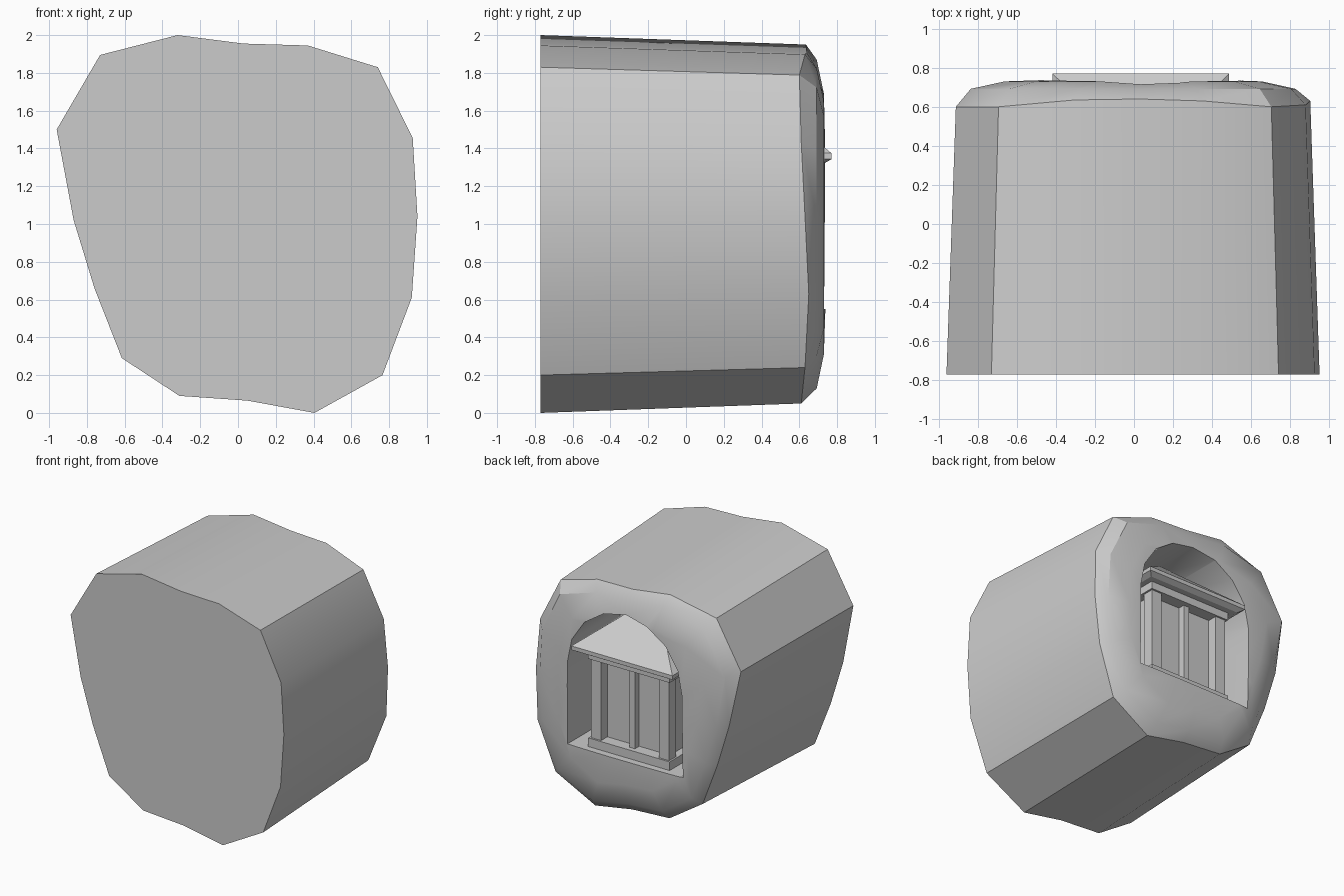
import bpy, bmesh, math

if "Cube" in bpy.data.objects:
    bpy.data.objects.remove(bpy.data.objects["Cube"])

CX = 0.035  # centre line of niche and shrine


def make(name, verts, faces):
    bm = bmesh.new()
    vs = [bm.verts.new(v) for v in verts]
    for f in faces:
        bm.faces.new([vs[i] for i in f])
    bmesh.ops.recalc_face_normals(bm, faces=bm.faces)
    me = bpy.data.meshes.new(name)
    bm.to_mesh(me)
    bm.free()
    ob = bpy.data.objects.new(name, me)
    bpy.context.collection.objects.link(ob)
    return ob


def loft(name, rings):
    n = len(rings[0])
    verts = [p for r in rings for p in r]
    faces = [list(range(n)), list(range(len(verts) - n, len(verts)))]
    for k in range(len(rings) - 1):
        for i in range(n):
            j = (i + 1) % n
            faces.append([k * n + i, k * n + j, (k + 1) * n + j, (k + 1) * n + i])
    return make(name, verts, faces)


def rect(x0, x1, y0, y1, z):
    return [(x0, y0, z), (x1, y0, z), (x1, y1, z), (x0, y1, z)]


def box(name, x0, x1, y0, y1, z0, z1):
    return loft(name, [rect(x0, x1, y0, y1, z0), rect(x0, x1, y0, y1, z1)])


# Boulder: flat at the front, domed at the back
outline = [(-.32, 2), (.03, 1.955), (.37, 1.945), (.74, 1.83), (.925, 1.455),
           (.95, 1.04), (.92, .61), (.765, .2), (.405, 0), (.05, .065),
           (-.31, .09), (-.615, .29), (-.76, .66), (-.87, 1.02), (-.96, 1.5), (-.73, 1.895)]
edge_y = [.635, .64, .63, .60, .61, .63, .65, .63, .61, .62, .63, .62, .63, .63, .60, .60]


def ring(s, y):
    return [(x * s, y[i] if isinstance(y, list) else y, 1 + (z - 1) * s)
            for i, (x, z) in enumerate(outline)]


rock = loft("boulder", [ring(1, -.77), ring(.95, edge_y), ring(.87, .692),
                        ring(.69, .73), ring(.45, .738)])

# Arched niche cut into the boulder
arch = [(CX - .515, .55), (CX + .515, .55)]
arch += [(CX + .515 * math.cos(math.pi * i / 8), 1.21 + .515 * math.sin(math.pi * i / 8))
         for i in range(9)]
cutter = loft("niche_cutter", [[(x, y, z) for x, z in arch] for y in (.1, 1)])
cutter.hide_render = True
mod = rock.modifiers.new("niche", 'BOOLEAN')
mod.operation = 'DIFFERENCE'
mod.solver = 'EXACT'
mod.object = cutter
bpy.context.view_layer.objects.active = rock
rock.select_set(True)
bpy.ops.object.modifier_apply(modifier=mod.name)
bpy.data.objects.remove(cutter)
bpy.ops.object.shade_smooth_by_angle(angle=math.radians(30))

# Shrine base, walls and top beam
box("shrine_base", CX - .365, CX + .365, .12, .68, .54, .62)
box("shrine_walls", CX - .3, CX + .3, .12, .585, .62, 1.26)
box("top_beam", CX - .365, CX + .365, .12, .68, 1.26, 1.32)

# Columns: two corner posts and a slim middle one
for s, name in ((-1, "left_column"), (1, "right_column")):
    x = CX + s * .305
    box(name, x - .045, x + .045, .575, .665, .62, 1.26)
box("middle_column", CX - .025, CX + .025, .57, .64, .62, 1.26)

# Hipped roof with a thick eave
w = .4525
loft("roof", [rect(CX - w + .04, CX + w - .04, .05, .73, 1.32),
              rect(CX - w, CX + w, .01, .77, 1.343),
              rect(CX - w, CX + w, .01, .77, 1.375),
              rect(CX - .02, CX + .02, .31, .35, 1.72)])
